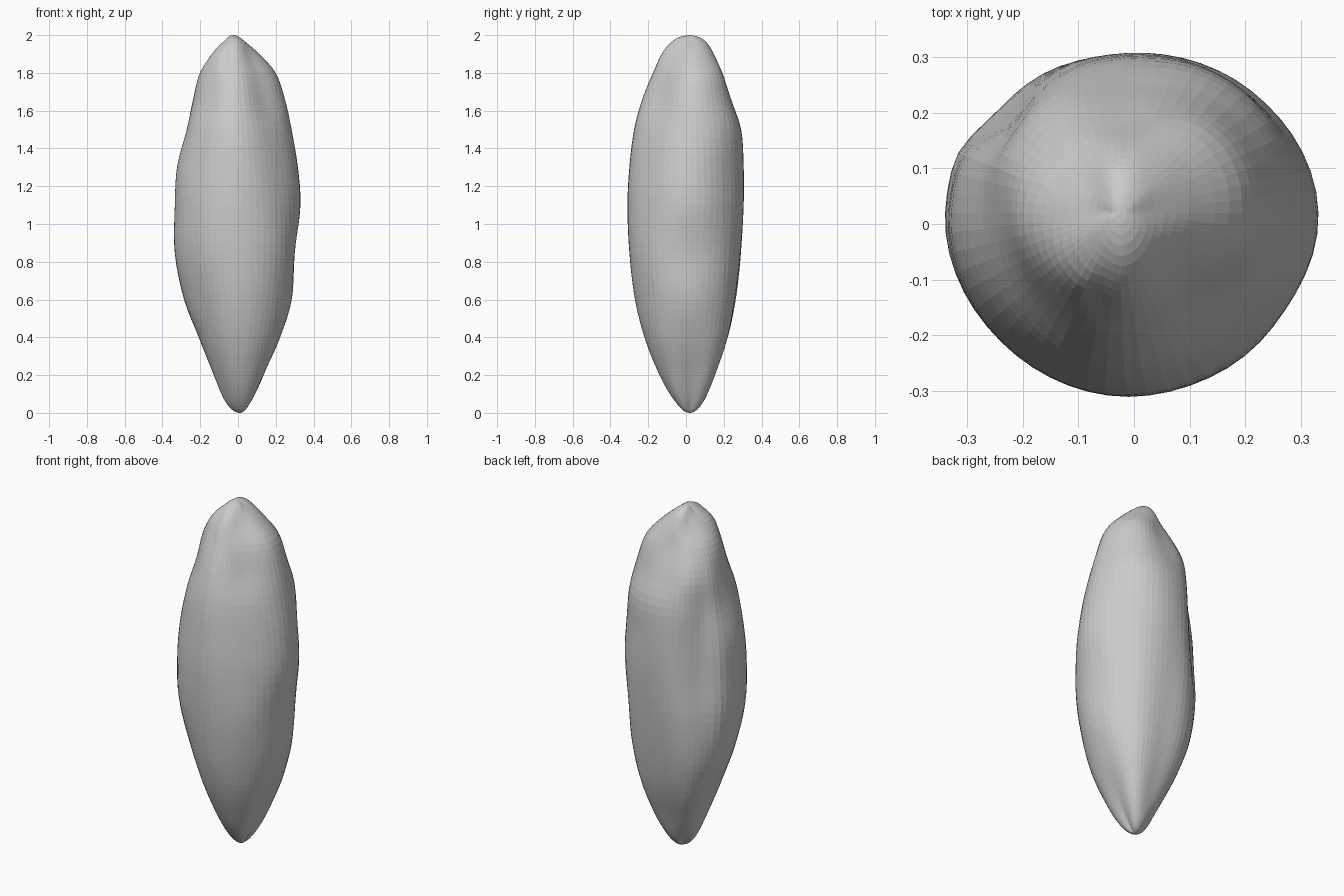
import bpy
import bmesh
from math import acos, cos, sin, pi, radians, exp, floor

SEGMENTS = 56
RINGS = 60
HEIGHT = 2

# Cross-sections: height, then radii every eighth turn starting from +x
STATIONS = [
    (.05, .045, .07, .065, .05, .07, .065, .07, .07),
    (.2, .125, .155, .13, .14, .135, .14, .16, .155),
    (.4, .22, .23, .2, .23, .21, .215, .24, .24),
    (.6, .285, .27, .24, .285, .285, .27, .29, .29),
    (.85, .305, .295, .27, .305, .33, .32, .32, .325),
    (1.1, .34, .31, .285, .29, .325, .325, .33, .325),
    (1.3, .33, .305, .285, .275, .31, .305, .32, .305),
    (1.5, .3, .3, .27, .26, .255, .27, .295, .27),
    (1.65, .27, .26, .22, .24, .22, .22, .255, .22),
    (1.8, .22, .215, .16, .17, .18, .18, .195, .175),
    (1.9, .135, .14, .125, .1, .11, .14, .15, .12),
    (1.97, .055, .07, .08, .05, .04, .065, .09, .07),
]
CLOSED = (0,) * 8
STATIONS = [(0, *CLOSED), *STATIONS, (HEIGHT, *CLOSED)]

# Ridges and hollows: direction, angular width, height, height spread, depth
FEATURES = [
    (143, 14, 1.2, .45, -.05),
    (160, 10, 1.2, .5, .03),
    (112, 12, 1.2, .5, .02),
    (-105, 10, 1.9, .08, -.07),
]


def axis(z):
    """The axis leans slightly from base to tip."""
    return .01 - .0175 * z, .02


def turn(z):
    """Polar angle of a height, so the tips come out rounded."""
    return acos(max(-1, min(1, 1 - z)))


def cubic(p, a, b, n, f, slope_a=1, slope_b=1):
    """Smooth curve from a to b, guided by the previous and next values."""
    d = b - a
    ma = (b - p) * slope_a
    mb = (n - a) * slope_b
    return a + f * (ma + f * (3 * d - 2 * ma - mb + f * (ma + mb - 2 * d)))


def section(z):
    """The eight radii at a height."""
    last = len(STATIONS) - 1
    i = next((k for k in range(last) if z <= STATIONS[k + 1][0]), last - 1)
    rows = [STATIONS[max(0, min(last, k))] for k in range(i - 1, i + 3)]
    tp, ta, tb, tn = [turn(row[0]) for row in rows]
    step = tb - ta
    f = (turn(z) - ta) / step
    columns = list(zip(*rows))[1:]
    return [cubic(*column, f, step / (tb - tp), step / (tn - ta)) for column in columns]


def relief(angle, z):
    """Radius factor from all ridges and hollows."""
    factor = 1
    for direction, width, height, spread, depth in FEATURES:
        away = (angle - radians(direction) + pi) % (2 * pi) - pi
        factor += depth * exp(-(away / radians(width)) ** 2 - ((z - height) / spread) ** 2)
    return factor


def ring_points(z):
    """Points round the body at one height."""
    radii = section(z)
    cx, cy = axis(z)
    for j in range(SEGMENTS):
        angle = 2 * pi * j / SEGMENTS
        place = j * len(radii) / SEGMENTS
        k = floor(place)
        p, a, b, n = [radii[(k + s) % len(radii)] for s in (-1, 0, 1, 2)]
        r = cubic(p, a, b, n, place - k, .5, .5) * relief(angle, z)
        yield cx + r * cos(angle), cy + r * sin(angle), z


# Body surface: rings joined by quads, closed by a fan at each tip
bm = bmesh.new()
rings = []
for i in range(1, RINGS):
    z = 1 - cos(pi * i / RINGS)
    rings.append([bm.verts.new(point) for point in ring_points(z)])
base = bm.verts.new((*axis(0), 0))
tip = bm.verts.new((*axis(HEIGHT), HEIGHT))
for j in range(SEGMENTS):
    n = (j + 1) % SEGMENTS
    bm.faces.new((base, rings[0][n], rings[0][j]))
    bm.faces.new((tip, rings[-1][j], rings[-1][n]))
    for low, high in zip(rings, rings[1:]):
        bm.faces.new((low[j], low[n], high[n], high[j]))
bmesh.ops.recalc_face_normals(bm, faces=bm.faces)

default_cube = bpy.data.objects.get("Cube")
if default_cube:
    bpy.data.objects.remove(default_cube, do_unlink=True)

mesh = bpy.data.meshes.new("stone_body")
bm.to_mesh(mesh)
bm.free()
body = bpy.data.objects.new("stone_body", mesh)
bpy.context.collection.objects.link(body)

# Single plain grey
grey = bpy.data.materials.new("stone_grey")
grey.use_nodes = True
colour = (.6, .6, .6, 1)
grey.diffuse_color = colour
grey.node_tree.nodes["Principled BSDF"].inputs["Base Color"].default_value = colour
mesh.materials.append(grey)
